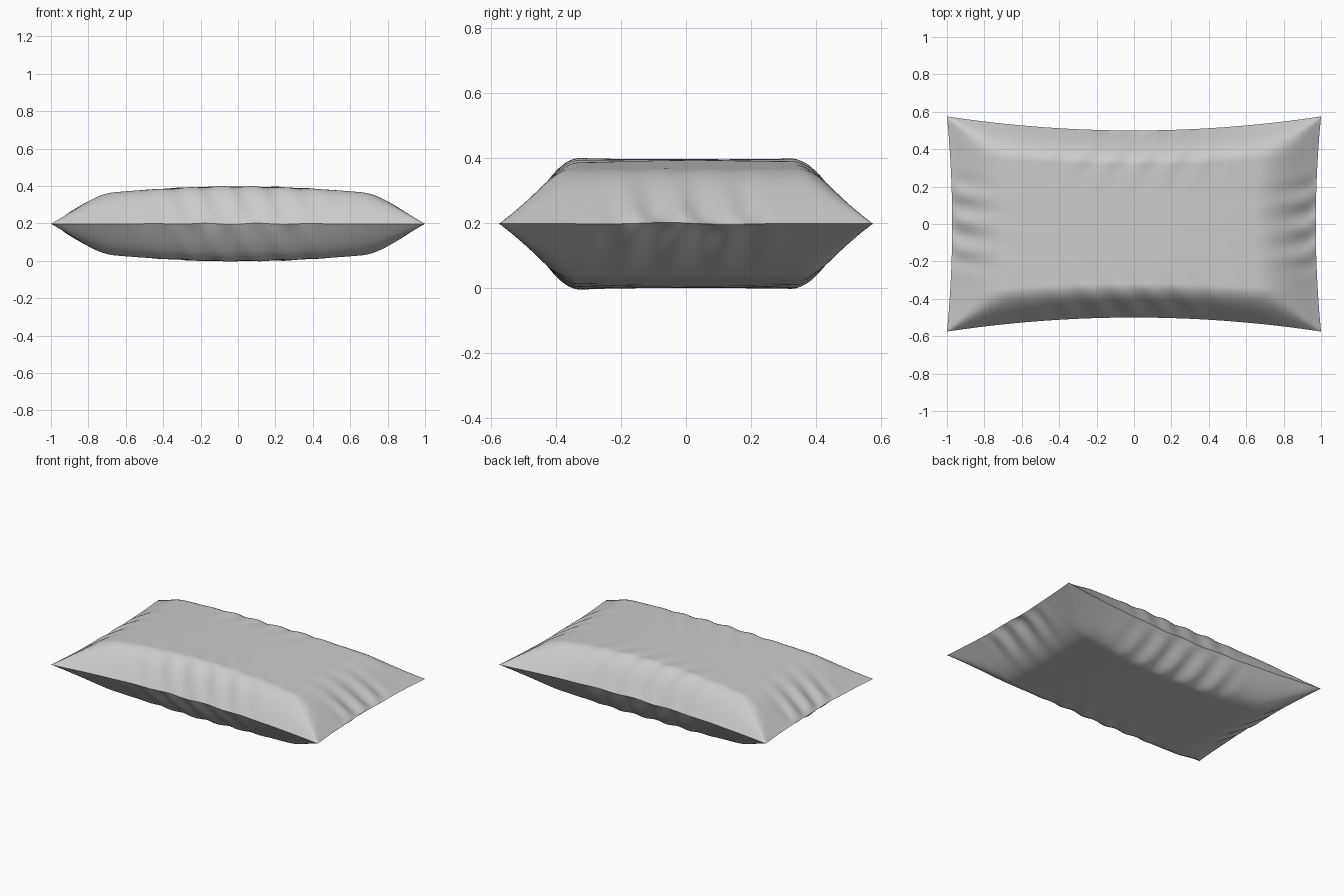
import bpy, bmesh, math

if "Cube" in bpy.data.objects:
    bpy.data.objects.remove(bpy.data.objects["Cube"])

NU, NV = 160, 110
HALF_T = 0.198


def rise(d, width):
    # rounded ramp from the seam up to the flat of the cushion
    return math.sin(math.pi / 2 * min(1.0, d / width))


def folds(t, d, period, spread, depth, slant, phase):
    # short puckers running inward from the middle of a seam
    fade = math.exp(-(t / spread) ** 4) * (d / 0.06) * math.exp(1 - d / 0.06)
    wave = math.sin(2 * math.pi * (t + slant * d) / period + phase)
    return depth * fade * (wave + 0.4 * math.sin(9 * t + 2 * phase))


def point(u, v, side):
    x = u * (0.972 + 0.028 * v * v)
    y = v * (0.5 + 0.075 * u * u)
    dx, dy = 1 - abs(u), (1 - abs(v)) * 0.5
    ex, ey = max(rise(dx, 0.33), 1e-5), max(rise(dy, 0.18), 1e-5)
    # soft minimum of both ramps keeps the corners full
    e = (ex ** -4 + ey ** -4 - 1) ** -0.25
    h = HALF_T * (1 - 0.33 * u * u) * e
    h += folds(x, dy, 0.17, 0.42, 0.008, 0.6 * side, 1.0 if v < 0 else 2.5)
    h += folds(y, dx, 0.15, 0.24, 0.010, 0.15, 0.6 if u < 0 else 2.0)
    # slight wobble of the seam line
    z = HALF_T + side * h
    z += 0.004 * math.sin(22 * x + 14 * y) * math.exp(-(x * y / 0.2) ** 2) * (1 - e) ** 3
    return x, y, z


# pillow: two puffed sheets welded along the seam
bm = bmesh.new()
for side in (1, -1):
    grid = [[bm.verts.new(point(2 * i / NU - 1, 2 * j / NV - 1, side))
             for j in range(NV + 1)] for i in range(NU + 1)]
    for i in range(NU):
        for j in range(NV):
            f = [grid[i][j], grid[i + 1][j], grid[i + 1][j + 1], grid[i][j + 1]]
            bm.faces.new(f if side > 0 else f[::-1])
bmesh.ops.remove_doubles(bm, verts=bm.verts, dist=0.0003)
bmesh.ops.recalc_face_normals(bm, faces=bm.faces)
mesh = bpy.data.meshes.new("pillow")
bm.to_mesh(mesh)
bm.free()
pillow = bpy.data.objects.new("pillow", mesh)
bpy.context.collection.objects.link(pillow)
bpy.context.view_layer.objects.active = pillow
pillow.select_set(True)
bpy.ops.object.shade_smooth_by_angle(angle=math.radians(40))
